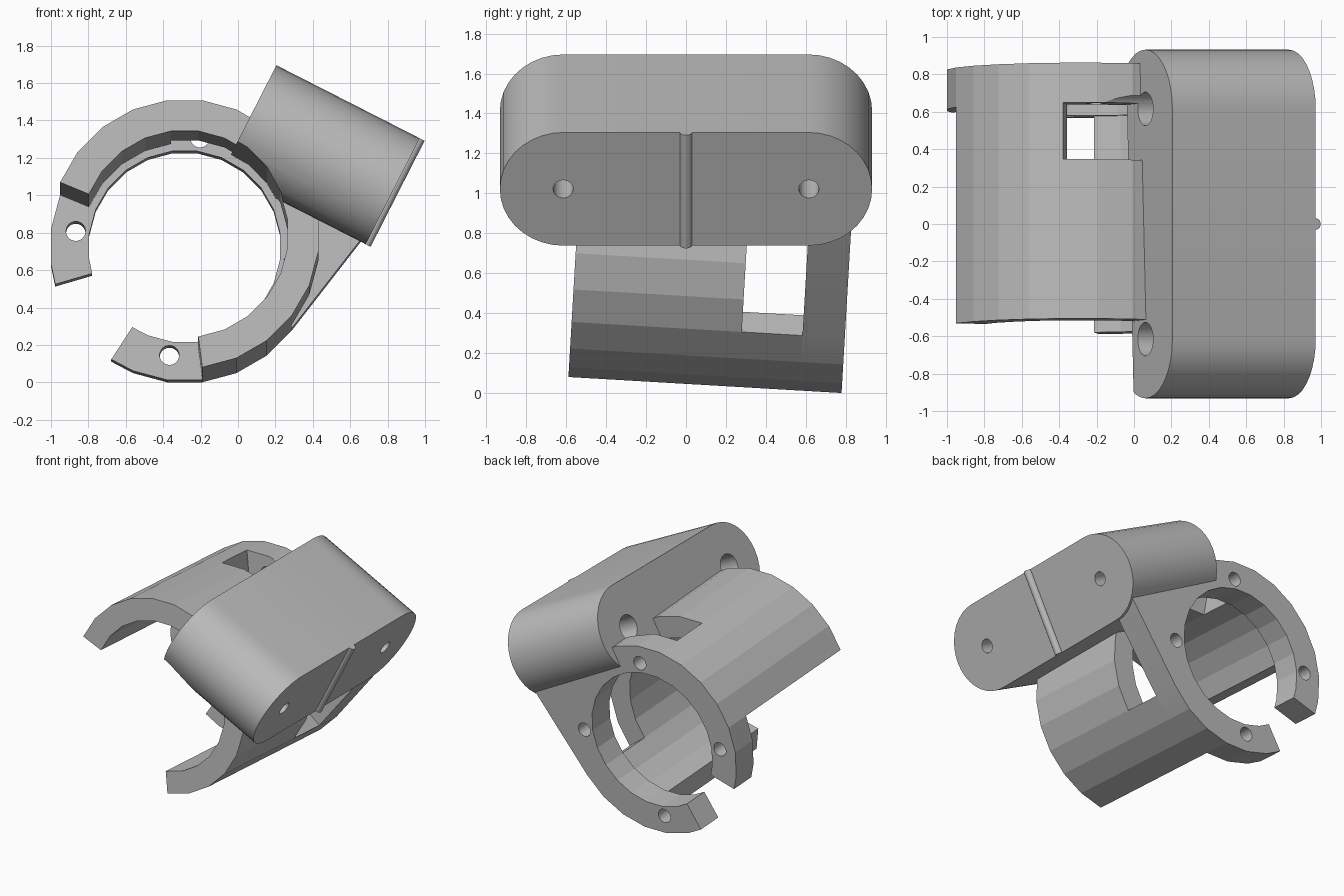
import bpy, bmesh
from math import sin, cos, radians, pi
from mathutils import Matrix, Vector

if "Cube" in bpy.data.objects:
    bpy.data.objects.remove(bpy.data.objects["Cube"])

grey = bpy.data.materials.new("plain_grey")
grey.use_nodes = True
grey.diffuse_color = (0.5, 0.5, 0.5, 1)
grey.node_tree.nodes["Principled BSDF"].inputs["Base Color"].default_value = (0.5, 0.5, 0.5, 1)


def frame(a, b, c, origin):
    """Matrix taking profile axes a, b and extrusion axis c to world space."""
    m = Matrix((a, b, c)).transposed().to_4x4()
    m.translation = origin
    return m


def prism(name, profile, start, end, matrix):
    """Closed solid made by extruding a flat outline."""
    bm = bmesh.new()
    low, high = ([bm.verts.new(matrix @ Vector((a, b, c))) for a, b in profile] for c in (start, end))
    bm.faces.new(low)
    bm.faces.new(high)
    n = len(profile)
    for i in range(n):
        j = (i + 1) % n
        bm.faces.new((low[i], low[j], high[j], high[i]))
    bmesh.ops.recalc_face_normals(bm, faces=bm.faces)
    mesh = bpy.data.meshes.new(name)
    bm.to_mesh(mesh)
    bm.free()
    ob = bpy.data.objects.new(name, mesh)
    bpy.context.collection.objects.link(ob)
    mesh.materials.append(grey)
    return ob


def circle(r, cx=0, cy=0, n=32):
    return [(cx + r * cos(2 * pi * (i + .5) / n), cy + r * sin(2 * pi * (i + .5) / n)) for i in range(n)]


def arc(r, a0, a1):
    """Points of a 24-sided ring between two angles in degrees."""
    steps = [7.5 + 15 * k for k in range(-24, 24)]
    angles = [a0] + [s for s in steps if a0 + .1 < s < a1 - .1] + [a1]
    return [(r * cos(radians(a)), r * sin(radians(a))) for a in angles]


def sector(r_in, r_out, a0, a1):
    return arc(r_out, a0, a1) + arc(r_in, a0, a1)[::-1]


def cut(ob, cutters):
    for c in cutters:
        mod = ob.modifiers.new("cut", "BOOLEAN")
        mod.operation, mod.solver, mod.object = "DIFFERENCE", "EXACT", c
    bpy.context.view_layer.update()
    dg = bpy.context.evaluated_depsgraph_get()
    mesh = bpy.data.meshes.new_from_object(ob.evaluated_get(dg))
    ob.modifiers.clear()
    ob.data = mesh


# Frames: slightly pitched ring, and block leaning down to the model's left
tilt, lean = radians(3.35), radians(27)
ring = frame((1, 0, 0), (0, sin(tilt), cos(tilt)), (0, cos(tilt), -sin(tilt)), (-.285, 0, .762))
along = Vector((cos(lean), 0, -sin(lean)))
across = Vector((sin(lean), 0, cos(lean)))
side = Vector((0, 1, 0))
base = Vector((.061, 0, 1.412))
block_frame = frame(side, across, along, base)

R_OUT, R_IN, R_LIP = .721, .555, .515
FRONT, WIN, LIP, BACK = -.548, .305, .61, .822
HALF, R_END, LENGTH = .614, .318, .86

# Sleeve, open at the lower right, with a wide window before the back flange
sleeve = prism("sleeve", sector(R_IN, R_OUT, -82.5, 157.5), FRONT, WIN, ring)
strip_low = prism("sleeve_lower_strip", sector(R_IN, R_OUT, -82.5, -37.5), WIN, LIP, ring)
strip_top = prism("sleeve_upper_strip", sector(R_IN, R_OUT, 97.5, 157.5), WIN, LIP, ring)

# Back flange with a tangent gusset running up into the block
gusset = [(1.025, .145), (.735, .39)]
outline = (arc(R_OUT, -123, -37.5) + gusset + arc(R_OUT, 37.5, 196.3)
           + arc(R_LIP, -123, 196.3)[::-1])
flange = prism("back_flange", outline, LIP, BACK, ring)

# Block with rounded ends
n = 18
ends = [(s * (HALF + R_END * sin(pi * i / n)), s * R_END * cos(pi * i / n))
        for s in (1, -1) for i in range(n + 1)]
block = prism("mount_block", ends, 0, LENGTH, block_frame)

# Thin round rib across the outer face
rib = prism("rib", circle(.03, n=16), -R_END, R_END,
            frame(side, along, across, base + along * LENGTH))

# Cutters: bore, screw holes, head pockets, flange holes
bore = prism("bore_cutter", circle(R_IN, n=24), -1.3, 1.3, ring)
screws = [prism("screw_cutter", circle(.05, s * .615), -.2, 1.2, block_frame) for s in (1, -1)]
pockets = [prism("pocket_cutter", circle(.09, s * .615), -.7, .42, block_frame) for s in (1, -1)]
pins = []
for k in range(4):
    a = radians(82 + 90 * k)
    pins.append(prism("pin_cutter", circle(.052, .588 * cos(a), .588 * sin(a)), .5, 1, ring))

cut(block, [bore] + screws + pockets)
cut(flange, pins + pockets)
for part in (sleeve, strip_top):
    cut(part, pockets)
for c in [bore] + screws + pockets + pins:
    bpy.data.objects.remove(c)

# Smooth the fine curves, keep the ring facets crisp
for ob in bpy.context.view_layer.objects:
    ob.select_set(False)
for ob in (sleeve, strip_low, strip_top, flange, block, rib):
    ob.select_set(True)
    bpy.context.view_layer.objects.active = ob
    bpy.ops.object.shade_smooth_by_angle(angle=radians(13))
    ob.select_set(False)
